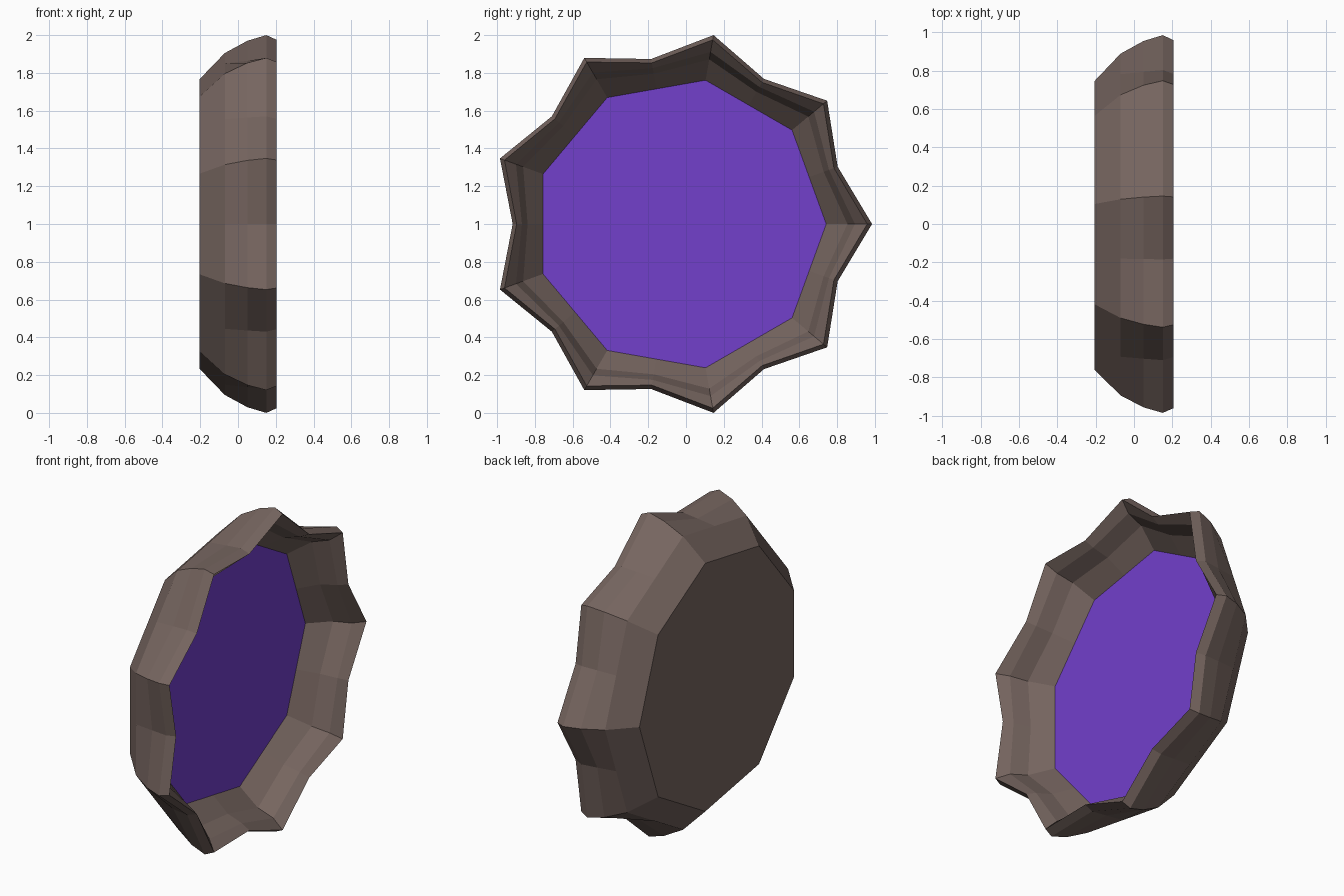
import bpy, bmesh
from math import cos, sin, pi

if "Cube" in bpy.data.objects:
    bpy.data.objects.remove(bpy.data.objects["Cube"])

POINTS = 9
CY, CZ = -0.0306, 1.0          # centre of the star in the y-z plane
FLAT = cos(pi / POINTS)        # valley factor giving a plain nine-sided ring


def material(name, rgb):
    m = bpy.data.materials.new(name)
    m.diffuse_color = (*rgb, 1)
    m.use_nodes = True
    m.node_tree.nodes["Principled BSDF"].inputs["Base Color"].default_value = m.diffuse_color
    return m


def ring(bm, x, tip, valley):
    """Star-shaped loop around the x axis, counter-clockwise seen from +x."""
    loop = []
    for i in range(2 * POINTS):
        a = pi * i / POINTS
        r = valley if i % 2 else tip
        loop.append(bm.verts.new((x, CY + r * cos(a), CZ + r * sin(a))))
    return loop


def finish(bm, name, mat):
    mesh = bpy.data.meshes.new(name)
    bm.to_mesh(mesh)
    bm.free()
    mesh.materials.append(mat)
    obj = bpy.data.objects.new(name, mesh)
    bpy.context.collection.objects.link(obj)
    return obj


# Frame: rings (x, tip radius, valley radius) from the back, over the rim, inside
profile = [
    (-0.205, 0.777, 0.777 * FLAT),
    (-0.07, 0.919, 0.919 * FLAT),
    (0.05, 0.985, 0.877),
    (0.15, 1.0154, 0.887),
    (0.205, 0.99, 0.866),
    (0.15, 0.925, 0.838),
    (0.05, 0.885, 0.808),
    (-0.06, 0.773, 0.773 * FLAT),
]
bm = bmesh.new()
loops = [ring(bm, *p) for p in profile]
n = 2 * POINTS
for a, b in zip(loops, loops[1:]):
    for i in range(n):
        j = (i + 1) % n
        bm.faces.new((a[i], a[j], b[j], b[i]))
bm.faces.new(loops[0][::-1])   # flat back
finish(bm, "star_frame", material("brown", (0.18, 0.13, 0.115)))

# Recessed purple panel
bm = bmesh.new()
bm.faces.new(ring(bm, *profile[-1]))
finish(bm, "inner_panel", material("purple", (0.17, 0.05, 0.60)))
